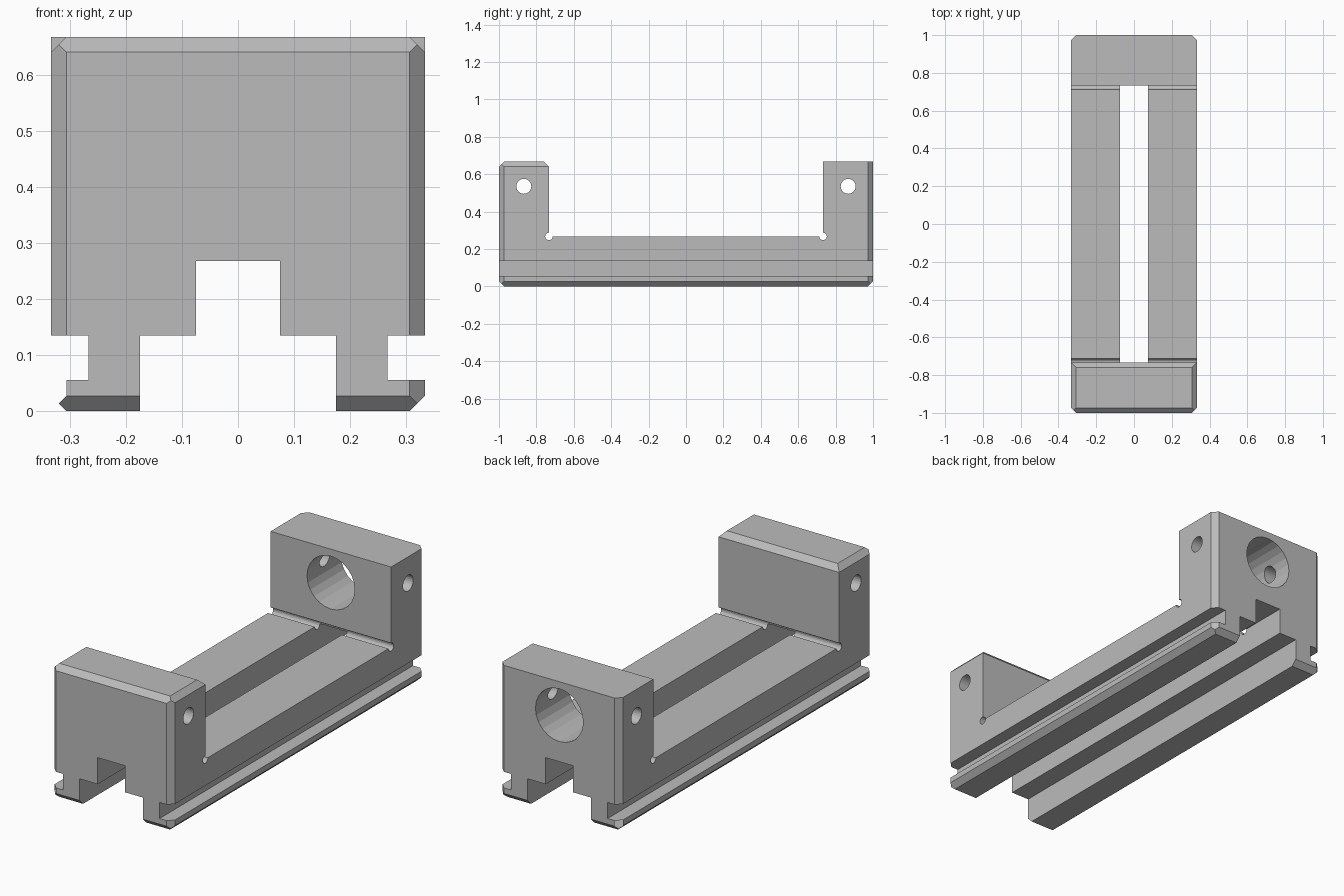
import bpy, bmesh, math
from mathutils import Vector

cube = bpy.data.objects.get("Cube")
if cube:
    bpy.data.objects.remove(cube, do_unlink=True)

W, H, L = 0.333, 0.667, 1.0      # half width, height, half length
BED, JAW, C = 0.267, 0.733, 0.027  # bed height, jaw inner face, chamfer

steel = bpy.data.materials.new("plain grey steel")
steel.use_nodes = True
GREY = (0.5, 0.5, 0.5, 1)
steel.diffuse_color = GREY
steel.node_tree.nodes["Principled BSDF"].inputs["Base Color"].default_value = GREY


def prism(name, points, axis, lo, hi):
    """Extrude a flat outline along an axis; the outline holds the other two coordinates in order."""
    def place(p, t):
        co = list(p)
        co.insert("xyz".index(axis), t)
        return Vector(co)
    bm = bmesh.new()
    a = [bm.verts.new(place(p, lo)) for p in points]
    b = [bm.verts.new(place(p, hi)) for p in points]
    bm.faces.new(a)
    bm.faces.new(b[::-1])
    for i in range(len(a)):
        j = (i + 1) % len(a)
        bm.faces.new((a[i], b[i], b[j], a[j]))
    bmesh.ops.recalc_face_normals(bm, faces=bm.faces)
    mesh = bpy.data.meshes.new(name)
    bm.to_mesh(mesh)
    bm.free()
    mesh.materials.append(steel)
    obj = bpy.data.objects.new(name, mesh)
    bpy.context.collection.objects.link(obj)
    return obj


def circle(u, v, r, n):
    return [(u + r * math.cos(math.tau * i / n), v + r * math.sin(math.tau * i / n)) for i in range(n)]


def rect(u0, u1, v0, v1):
    return [(u0, v0), (u1, v0), (u1, v1), (u0, v1)]


def corner(u, v, su, sv):
    """Triangle that chamfers the corner (u, v), whose outside lies towards (su, sv)."""
    e = 0.05
    return [(u + su * e, v - sv * (C + e)), (u + su * e, v + sv * e), (u - su * (C + e), v + sv * e)]


def cut(points, axis, lo, hi):
    cutter = prism("cutter", points, axis, lo, hi)
    cutter.hide_render = True
    mod = body.modifiers.new("cut", 'BOOLEAN')
    mod.operation, mod.solver, mod.object = 'DIFFERENCE', 'EXACT', cutter
    bpy.ops.object.modifier_apply(modifier=mod.name)
    bpy.data.objects.remove(cutter, do_unlink=True)


# Side outline: bed with two jaws and round reliefs in the inner corners
relief = [(JAW + 0.02 * math.cos(a), BED + 0.02 * math.sin(a))
          for a in (math.pi + math.pi * 1.5 * i / 12 for i in range(13))]
outline = [(-L, C), (-L + C, 0), (L - C, 0), (L, C), (L, H), (JAW, H)]
outline += relief[::-1] + [(-y, z) for y, z in relief]
outline += [(-JAW, H - C), (-JAW - C, H), (-L + C, H), (-L, H - C)]
body = prism("vise_body", outline, 'x', -W, W)
bpy.context.view_layer.objects.active = body
body.select_set(True)

# Stepped channel underneath, open through the bed
cut(rect(-0.175, 0.175, -0.1, 0.135), 'y', -1.2, 1.2)
cut(rect(-0.075, 0.075, 0.1, BED + 0.0005), 'y', -1.2, 1.2)

for s in (-1, 1):
    # Clamping groove along each side
    cut(rect(*sorted((s * 0.267, s * 0.5)), 0.055, 0.135), 'y', -1.2, 1.2)
    # Bottom, end and front jaw top chamfers
    cut(corner(s * W, 0, s, -1), 'y', -1.2, 1.2)
    for e in (-1, 1):
        cut(corner(s * W, e * L, s, e), 'z', -0.2, 1)
    cut(corner(s * W, H, s, 1), 'y', -1.2, -0.5)
    # Cross pin holes through both jaws
    cut(circle(s * 0.867, 0.535, 0.04, 24), 'x', -0.6, 0.6)

# Screw bore through the back jaw
cut(circle(0, 0.5, 0.132, 24), 'y', 0.5, 1.2)

bpy.ops.object.shade_flat()
